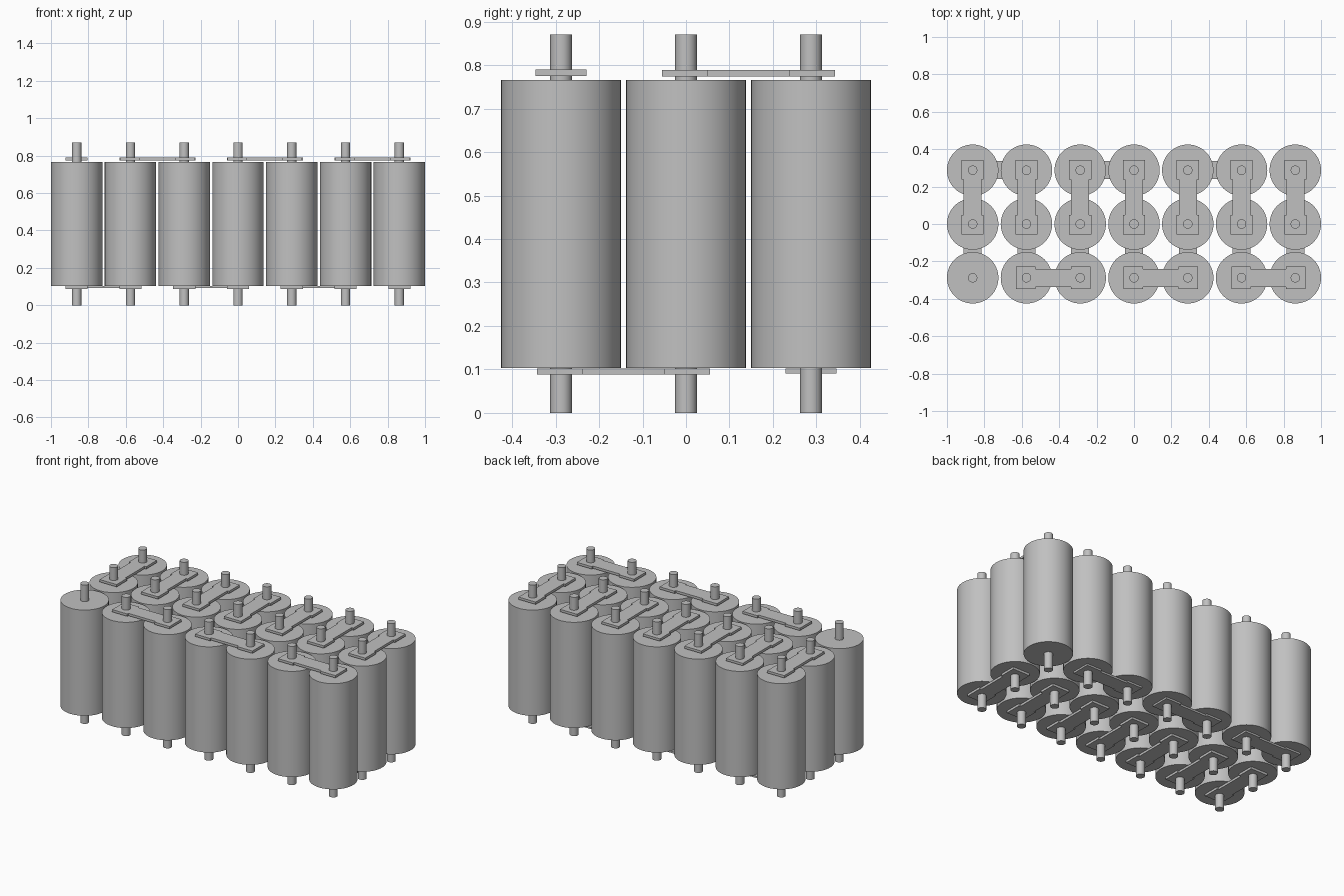
import bpy
import bmesh
from math import radians
from mathutils import Matrix

cube = bpy.data.objects.get("Cube")
if cube:
    bpy.data.objects.remove(cube, do_unlink=True)

PITCH = 0.2875
RADIUS = 0.1375
COLS, ROWS = 7, 3

grey = bpy.data.materials.new("plain grey")
grey.use_nodes = True
colour = (0.53, 0.53, 0.53, 1)
grey.diffuse_color = colour
grey.node_tree.nodes["Principled BSDF"].inputs["Base Color"].default_value = colour


def cell_x(col):
    return (col - (COLS - 1) / 2) * PITCH


def cell_y(row):
    return (row - (ROWS - 1) / 2) * PITCH


def finish(name, bm, smooth):
    mesh = bpy.data.meshes.new(name)
    bm.to_mesh(mesh)
    bm.free()
    mesh.materials.append(grey)
    obj = bpy.data.objects.new(name, mesh)
    bpy.context.collection.objects.link(obj)
    if smooth:
        bpy.ops.object.select_all(action="DESELECT")
        obj.select_set(True)
        bpy.context.view_layer.objects.active = obj
        bpy.ops.object.shade_smooth_by_angle(angle=radians(35))
    return obj


def cylinder(name, x, y, radius, bottom, top, sides):
    bm = bmesh.new()
    bmesh.ops.create_cone(bm, cap_ends=True, segments=sides, radius1=radius,
                          radius2=radius, depth=top - bottom,
                          matrix=Matrix.Translation((x, y, (bottom + top) / 2)))
    return finish(name, bm, True)


def connector(name, a, b, bottom, thickness):
    """Flat strip with wider square tabs, joining cell a to cell b."""
    outer, inner, tab, neck = PITCH / 2 + 0.055, PITCH / 2 - 0.049, 0.059, 0.048
    half = [(outer, -tab), (outer, tab), (inner, tab), (inner, neck)]
    other = [(-inner, neck), (-inner, tab), (-outer, tab), (-outer, -tab)]
    under = [(-inner, -tab), (-inner, -neck), (inner, -neck), (inner, -tab)]
    bm = bmesh.new()
    face = bm.faces.new([bm.verts.new((x, y, 0)) for x, y in half + other + under])
    raised = bmesh.ops.extrude_face_region(bm, geom=[face])["geom"]
    bmesh.ops.translate(bm, vec=(0, 0, thickness),
                        verts=[v for v in raised if isinstance(v, bmesh.types.BMVert)])
    bmesh.ops.recalc_face_normals(bm, faces=bm.faces)
    turn = radians(90) if a[0] == b[0] else 0
    x = (cell_x(a[0]) + cell_x(b[0])) / 2
    y = (cell_y(a[1]) + cell_y(b[1])) / 2
    bm.transform(Matrix.Translation((x, y, bottom)) @ Matrix.Rotation(turn, 4, "Z"))
    return finish(name, bm, False)


# Cells, each with a terminal pin at both ends
for col in range(COLS):
    for row in range(ROWS):
        x, y = cell_x(col), cell_y(row)
        cylinder("cell_body", x, y, RADIUS, 0.103, 0.766, 64)
        cylinder("top_pin", x, y, 0.025, 0.766, 0.87, 32)
        cylinder("bottom_pin", x, y, 0.025, 0, 0.103, 32)

# Connectors: crosswise pairs in each column, lengthwise pairs on one outer row
for col in range(COLS):
    connector("top_cross_connector", (col, 1), (col, 2), 0.774, 0.015)
    connector("bottom_cross_connector", (col, 0), (col, 1), 0.088, 0.014)
for col in range(0, COLS - 1, 2):
    connector("top_front_connector", (col + 1, 0), (col + 2, 0), 0.775, 0.015)
    connector("bottom_back_connector", (col, 2), (col + 1, 2), 0.091, 0.011)
